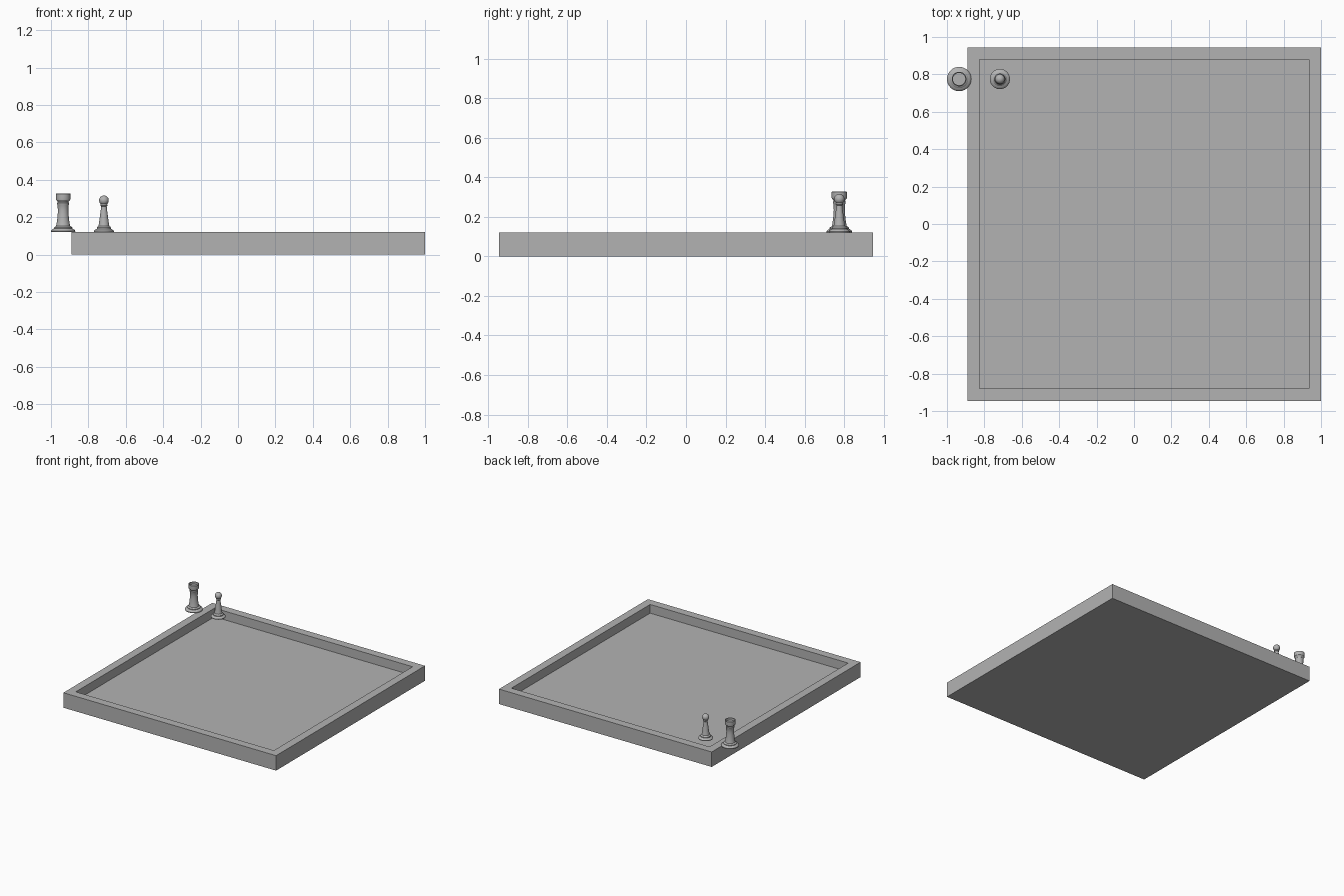
import bpy, bmesh, math

if "Cube" in bpy.data.objects:
    bpy.data.objects.remove(bpy.data.objects["Cube"])

mat = bpy.data.materials.new("mid grey")
mat.diffuse_color = (0.45, 0.45, 0.45, 1)
mat.use_nodes = True
mat.node_tree.nodes["Principled BSDF"].inputs["Base Color"].default_value = mat.diffuse_color


def add_object(name, bm):
    bmesh.ops.recalc_face_normals(bm, faces=bm.faces)
    mesh = bpy.data.meshes.new(name)
    bm.to_mesh(mesh)
    bm.free()
    mesh.materials.append(mat)
    obj = bpy.data.objects.new(name, mesh)
    bpy.context.collection.objects.link(obj)
    return obj


def lathe(name, profile, x, y, z, seg=40):
    """Spin an (r, z) profile; ends on the axis close the shape."""
    bm = bmesh.new()
    rings = []
    for r, h in profile:
        if r < 1e-5:
            rings.append([bm.verts.new((0, 0, h))] * seg)
        else:
            rings.append([bm.verts.new((r * math.cos(2 * math.pi * i / seg),
                                        r * math.sin(2 * math.pi * i / seg), h))
                          for i in range(seg)])
    for a, b in zip(rings, rings[1:]):
        for i in range(seg):
            j = (i + 1) % seg
            bm.faces.new(list(dict.fromkeys((a[i], a[j], b[j], b[i]))))
    obj = add_object(name, bm)
    obj.location = (x, y, z)
    bpy.ops.object.select_all(action='DESELECT')
    obj.select_set(True)
    bpy.context.view_layer.objects.active = obj
    bpy.ops.object.shade_smooth_by_angle(angle=math.radians(35))
    return obj


# Board: a square tray with a raised rim and sunken floor
TOP, FLOOR, OUT, INN, CX = 0.12, 0.05, 0.945, 0.88, 0.055
bm = bmesh.new()
loops = [[bm.verts.new((CX + sx * h, sy * h, z))
          for sx, sy in ((-1, -1), (1, -1), (1, 1), (-1, 1))]
         for h, z in ((OUT, 0), (OUT, TOP), (INN, TOP), (INN, FLOOR))]
for a, b in zip(loops, loops[1:]):
    for i in range(4):
        j = (i + 1) % 4
        bm.faces.new((a[i], a[j], b[j], b[i]))
bm.faces.new(loops[0][::-1])
bm.faces.new(loops[-1])
add_object("board_tray", bm)

# Castle piece: stepped foot, waisted column, flared hollow top
castle = [(0, 0), (0.064, 0), (0.065, 0.005), (0.062, 0.011), (0.055, 0.016),
          (0.049, 0.019), (0.049, 0.024), (0.044, 0.029), (0.038, 0.032),
          (0.036, 0.040), (0.032, 0.065), (0.029, 0.095), (0.028, 0.115),
          (0.030, 0.145), (0.032, 0.149), (0.032, 0.156), (0.029, 0.160),
          (0.031, 0.166), (0.038, 0.173), (0.039, 0.180), (0.039, 0.205),
          (0.036, 0.207), (0.033, 0.205), (0.033, 0.188), (0, 0.188)]
lathe("castle_piece", castle, -0.935, 0.775, TOP)

# Pawn piece: stepped foot, tapered body, ball head
pawn = [(0, 0), (0.053, 0), (0.054, 0.005), (0.051, 0.010), (0.044, 0.015),
        (0.038, 0.018), (0.038, 0.024), (0.034, 0.029), (0.029, 0.033),
        (0.028, 0.038), (0.024, 0.065), (0.020, 0.095), (0.016, 0.125),
        (0.015, 0.138), (0.019, 0.142), (0.019, 0.146)]
R, C = 0.026, 0.170
pawn += [(R * math.cos(math.radians(a)), C + R * math.sin(math.radians(a)))
         for a in range(-50, 90, 10)] + [(0, C + R)]
lathe("pawn_piece", pawn, -0.717, 0.775, TOP)
